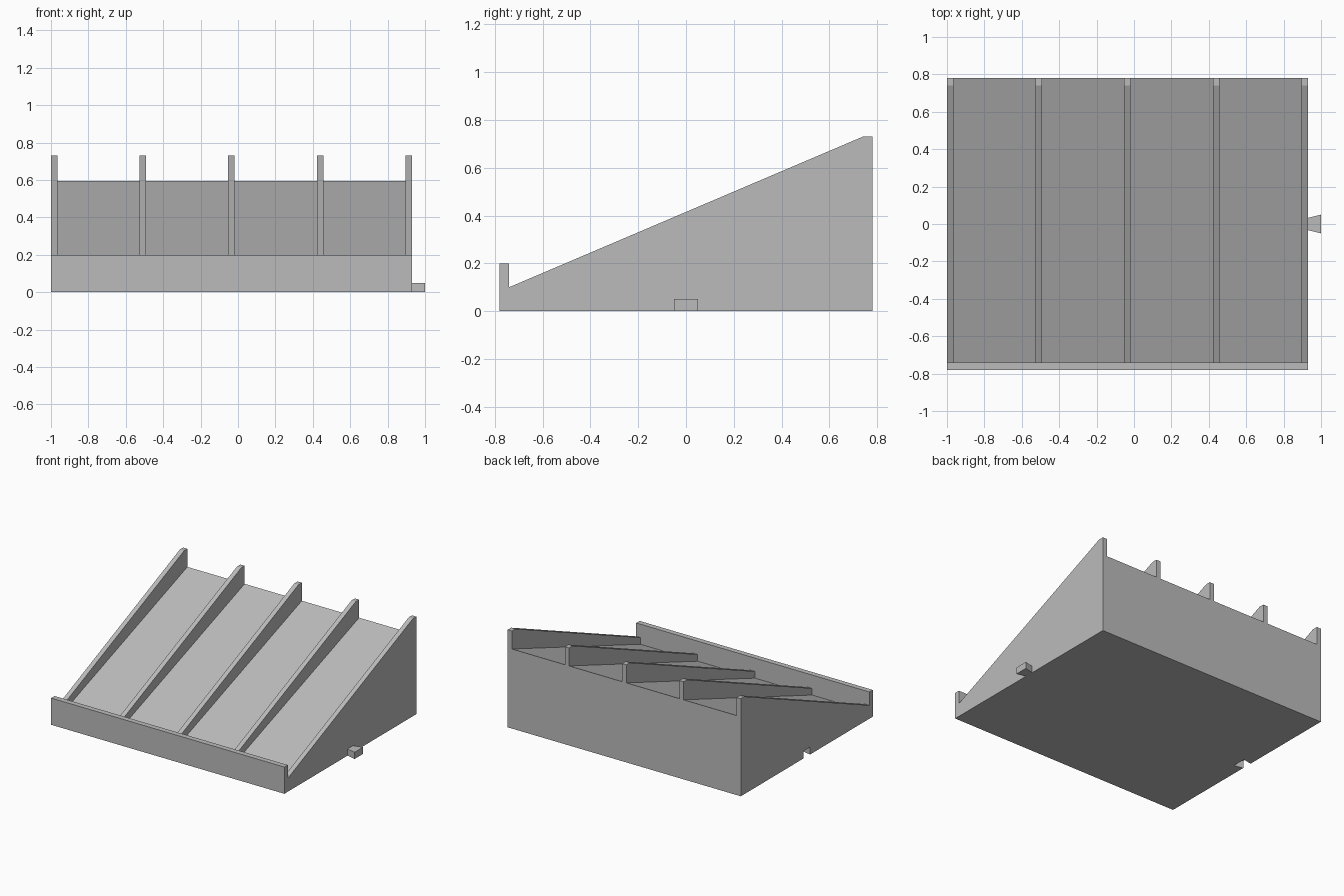
import bpy

cube = bpy.data.objects.get("Cube")
if cube:
    bpy.data.objects.remove(cube)

grey = bpy.data.materials.new("plain grey")
grey.use_nodes = True
colour = (0.5, 0.5, 0.5, 1)
grey.diffuse_color = colour
grey.node_tree.nodes["Principled BSDF"].inputs["Base Color"].default_value = colour

LEFT, RIGHT, WALL = -1.0, 0.93, 0.035
FRONT, INNER, RIDGE, BACK = -0.78, -0.74, 0.74, 0.78
FLOOR_LOW, FLOOR_HIGH = 0.05, 0.595
RIB_LOW, RIB_HIGH = 0.10, 0.73


def prism(name, outline, axis, start, end):
    """Extrude a 2D outline along x (points are y, z) or z (points are x, y)."""
    place = (lambda p, d: (d, *p)) if axis == "x" else (lambda p, d: (*p, d))
    n = len(outline)
    verts = [place(p, d) for d in (start, end) for p in outline]
    faces = [tuple(reversed(range(n))), tuple(range(n, 2 * n))]
    faces += [(i, (i + 1) % n, (i + 1) % n + n, i + n) for i in range(n)]
    mesh = bpy.data.meshes.new(name)
    mesh.from_pydata(verts, [], faces)
    mesh.materials.append(grey)
    obj = bpy.data.objects.new(name, mesh)
    bpy.context.collection.objects.link(obj)
    return obj


def dovetail(name, x, clearance, bottom, top):
    """Connector shape, narrow at x and flaring towards +x."""
    near, far = 0.033 + clearance, 0.05 + clearance
    outline = [(x, -near), (x + 0.07, -far), (x + 0.07, far), (x, near)]
    return prism(name, outline, "z", bottom, top)


# Sloping solid base between the side walls
base = prism("sloped_base", [(INNER, 0), (BACK, 0), (BACK, FLOOR_HIGH), (INNER, FLOOR_LOW)],
             "x", LEFT + WALL, RIGHT - WALL)

# Front lip that stops things sliding off
prism("front_lip", [(FRONT, 0), (INNER, 0), (INNER, 0.2), (FRONT, 0.2)], "x", LEFT, RIGHT)

# Side walls reach the ground; inner dividers stand on the slope
crest = [(BACK, RIB_HIGH), (RIDGE, RIB_HIGH), (INNER, RIB_LOW)]
wall_outline = [(INNER, 0), (BACK, 0)] + crest
divider_outline = [(INNER, FLOOR_LOW), (BACK, FLOOR_HIGH)] + crest
step = (RIGHT - WALL - LEFT) / 4
right_wall = prism("right_wall", wall_outline, "x", LEFT, LEFT + WALL)
prism("left_wall", wall_outline, "x", RIGHT - WALL, RIGHT)
for i in range(1, 4):
    x = LEFT + i * step
    prism(f"divider_{i}", divider_outline, "x", x, x + WALL)

# Connector tab on one side, matching socket cut in the other
dovetail("connector_tab", RIGHT, 0, 0, 0.05)
cutter = dovetail("socket_cutter", LEFT, 0.003, -0.05, 0.055)
for v in cutter.data.vertices:  # open the socket past the outer face
    if v.co.x < LEFT + 0.01:
        v.co.x -= 0.01
cutter.hide_render = True
cutter.hide_set(True)
for obj in (right_wall, base):
    cut = obj.modifiers.new("socket", "BOOLEAN")
    cut.operation = "DIFFERENCE"
    cut.solver = "EXACT"
    cut.object = cutter
